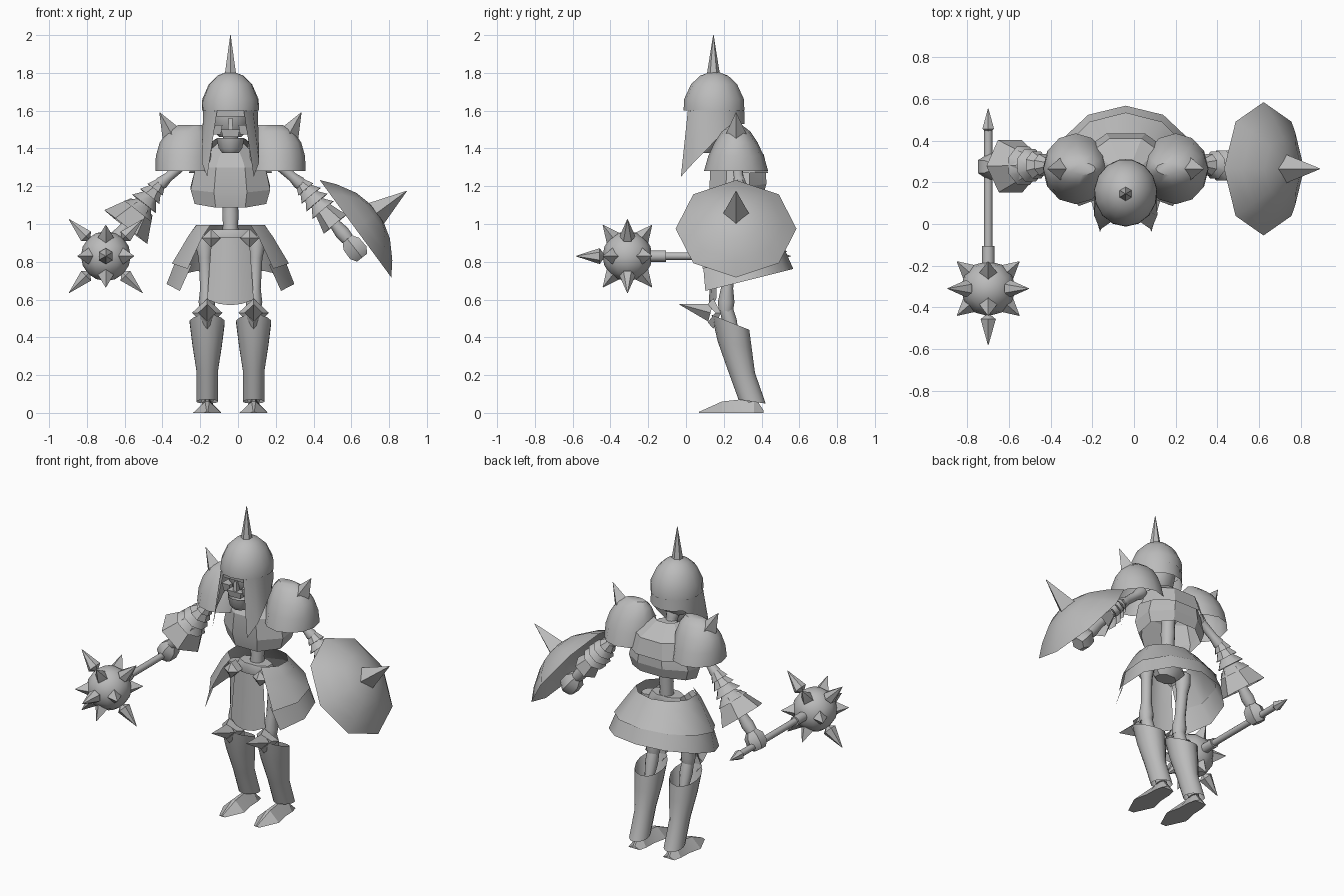
import bpy, bmesh, math
from mathutils import Vector

if "Cube" in bpy.data.objects:
    bpy.data.objects.remove(bpy.data.objects["Cube"])

CX = -0.04  # body centre line
grey = bpy.data.materials.new("steel_grey")
grey.diffuse_color = (0.5, 0.5, 0.5, 1)
grey.use_nodes = True
grey.node_tree.nodes["Principled BSDF"].inputs["Base Color"].default_value = grey.diffuse_color


def finish(name, bm):
    bmesh.ops.recalc_face_normals(bm, faces=bm.faces)
    me = bpy.data.meshes.new(name)
    bm.to_mesh(me)
    bm.free()
    me.materials.append(grey)
    ob = bpy.data.objects.new(name, me)
    bpy.context.collection.objects.link(ob)
    return ob


def loft(name, rings, closed=True, caps=(False, False)):
    """Skin a list of point rings."""
    bm = bmesh.new()
    rows = [[bm.verts.new(p) for p in r] for r in rings]
    n = len(rows[0])
    for a, b in zip(rows, rows[1:]):
        for i in range(n if closed else n - 1):
            j = (i + 1) % n
            bm.faces.new((a[i], a[j], b[j], b[i]))
    for cap, row in zip(caps, (rows[0], rows[-1])):
        if cap:
            bm.faces.new(row)
    return finish(name, bm)


def oval(x, y, z, a, b, n=8, slope=0.0, turn=0.5):
    pts = []
    for i in range(n):
        t = 2 * math.pi * (i + turn) / n
        dy = b * math.sin(t)
        pts.append((x + a * math.cos(t), y + dy, z + slope * dy))
    return pts


def spun(name, start, end, profile, n=8, caps=(True, True), turn=0.0):
    """Turned part along start-end; profile is (fraction along, radius)."""
    start, end = Vector(start), Vector(end)
    d = end - start
    u = Vector((0, 1, 0)) if abs(d.normalized().y) < 0.9 else Vector((0, 0, 1))
    v = d.cross(u).normalized()
    u = v.cross(d).normalized()
    rings = []
    for f, r in profile:
        r = max(r, 0.0015)
        ts = [2 * math.pi * (i + turn) / n for i in range(n)]
        rings.append([start + d * f + u * (r * math.cos(t)) + v * (r * math.sin(t)) for t in ts])
    return loft(name, rings, True, caps)


def spike(name, base, tip, r, n=4):
    return spun(name, base, tip, [(0, r), (1, 0)], n)


def bone(name, a, b, r):
    return spun(name, a, b, [(0, r * 1.1), (0.15, r * 1.2), (0.3, r * 0.9),
                             (0.7, r * 0.85), (0.88, r * 1.15), (1, r)], 12)


def block(name, c, size, taper=1.0):
    x, y, z = c
    w, d, h = (s / 2 for s in size)
    sq = [(-1, -1), (1, -1), (1, 1), (-1, 1)]
    return loft(name, [[(x + i * w * k, y + j * d * k, z + e * h) for i, j in sq]
                       for e, k in ((-1, taper), (1, 1))], True, (True, True))


# Helmet dome, top spike and long cheek guards
loft("helmet_dome", [oval(CX, 0.15, z, r, r * 1.07, 15, 0, 0.25) for z, r in
                     ((1.6, 0.152), (1.66, 0.15), (1.74, 0.115), (1.785, 0.07), (1.805, 0.02))],
     True, (False, True))
spike("helmet_spike", (CX, 0.145, 1.79), (CX, 0.145, 2.0), 0.035, 6)
top, low = [], []
for i in range(13):
    phi = 28 + 304 * i / 12
    side = min(phi, 360 - phi)
    t = math.radians(phi)
    dx, dy = 0.15 * math.sin(t), -0.161 * math.cos(t)
    f = max(0, (90 - side) / 62) ** 2
    top.append((CX + dx * 0.98, 0.15 + dy * 0.98, 1.61))
    z = 1.25 + (side - 28) * 0.003 if side < 115 else 1.53
    low.append((CX + dx * (1 + 0.75 * f), 0.15 + dy - 0.035 * f, z))
loft("helmet_cheek_guard", [top, low], False)

# Skull, jaw and neck
loft("skull", [oval(CX, 0.15, z, a, b, 12) for z, a, b in
               ((1.46, 0.06, 0.06), (1.5, 0.1, 0.095), (1.58, 0.11, 0.12), (1.66, 0.09, 0.11),
                (1.7, 0.04, 0.05))], True, (True, True))
block("brow", (CX, 0.055, 1.585), (0.17, 0.07, 0.03), 0.9)
block("upper_jaw", (CX, 0.055, 1.48), (0.1, 0.08, 0.04), 0.8)
block("nose_bridge", (CX, 0.05, 1.53), (0.02, 0.04, 0.06), 1.3)
loft("lower_jaw", [oval(CX, 0.085, z, a, b, 10) for z, a, b in
                   ((1.375, 0.045, 0.05), (1.4, 0.065, 0.07), (1.455, 0.078, 0.08))],
     True, (True, False))
for s in (-1, 1):
    block("cheekbone", (CX + s * 0.07, 0.065, 1.5), (0.055, 0.07, 0.05), 0.7)
bone("neck", (CX, 0.24, 1.3), (CX, 0.18, 1.5), 0.04)

# Breastplate closing in at the neck, back plate over it, and spine
loft("breastplate", [oval(CX, y, z, a, b, 8, sl) for z, y, a, b, sl in
                     ((1.12, 0.275, 0.205, 0.145, 0.25), (1.19, 0.275, 0.228, 0.163, 0.15),
                      (1.3, 0.275, 0.2, 0.16, 0), (1.36, 0.28, 0.16, 0.13, 0.1),
                      (1.43, 0.26, 0.07, 0.07, 0))], True, (False, True))
arc = [math.radians(a) for a in (0, 30, 65, 115, 150, 180)]
loft("back_plate", [[(CX + a * math.cos(t), cy + b * math.sin(t), z) for t in arc]
                    for z, cy, a, b in ((1.27, 0.28, 0.22, 0.17), (1.37, 0.28, 0.18, 0.145),
                                        (1.45, 0.24, 0.08, 0.07))], False)
spun("spine", (CX, 0.25, 0.9), (CX, 0.27, 1.4),
     [(i / 10, 0.043 if i % 2 else 0.04) for i in range(11)], 12)

# Pelvis and two-tier open skirt
loft("pelvis", [oval(CX, 0.24, z, a, b, 8) for z, a, b in
                ((0.86, 0.07, 0.05), (0.92, 0.13, 0.075), (0.97, 0.11, 0.06))], True, (True, True))


def skirt_row(a, b, cy, z, slope, start):
    arc = [math.radians(-start + (180 + 2 * start) * i / 8) for i in range(9)]
    return [(CX + a * math.cos(t), cy + b * math.sin(t), z + slope * b * math.sin(t)) for t in arc]


loft("skirt_upper_tier", [skirt_row(0.19, 0.15, 0.26, 0.995, 0, 56),
                          skirt_row(0.23, 0.19, 0.26, 0.94, 0.05, 50),
                          skirt_row(0.315, 0.265, 0.27, 0.80, 0.2, 44)], False)
loft("skirt_lower_tier", [skirt_row(0.295, 0.25, 0.27, 0.82, 0.2, 46),
                          skirt_row(0.34, 0.288, 0.28, 0.69, 0.25, 38)], False)

# Curved front flap with its two bosses
xs = (-1, -0.5, 0, 0.5, 1)
loft("front_flap", [[(CX + x * 0.1, 0.14 + 0.03 * x * x, 0.93) for x in xs],
                    [(CX + x * 0.123, 0.12 + 0.04 * x * x, 0.57 + 0.03 * x * x) for x in xs]], False)
for s in (-1, 1):
    x = CX + s * 0.102
    spun("flap_boss", (x, 0.18, 0.925), (x, 0.1, 0.925), [(0, 0.05), (0.6, 0.05), (1, 0)], 4)

# Legs
for s in (-1, 1):
    x = CX + s * 0.123
    bone("thigh_bone", (CX + s * 0.14, 0.235, 0.94), (x, 0.21, 0.54), 0.038)
    bone("shin_bone", (x, 0.21, 0.56), (x, 0.35, 0.06), 0.032)
    loft("greave", [oval(x, y, z, a, b, 14, sl) for z, y, a, b, sl in
                    ((0.48, 0.235, 0.095, 0.1, -0.4), (0.36, 0.258, 0.08, 0.09, -0.2),
                     (0.22, 0.293, 0.058, 0.072, -0.1), (0.06, 0.35, 0.058, 0.072, -0.15))])
    # Knee plate and spike
    loft("knee_plate", [[(x + dx * k, y + abs(dx) * 0.5, 0.53 + dz * k) for dx, dz in
                         ((-0.08, 0), (0, -0.085), (0.08, 0), (0, 0.075))]
                        for k, y in ((1, 0.145), (0.6, 0.115))], True, (False, True))
    spike("knee_spike", (x, 0.13, 0.53), (x, -0.035, 0.575), 0.048)
    # Pointed foot
    loft("foot", [[(x - w, y, 0), (x + w, y, 0), (x + w * 0.15, y, h), (x - w * 0.15, y, h)]
                  for y, w, h in ((0.07, 0.02, 0.006), (0.19, 0.075, 0.06), (0.28, 0.055, 0.07),
                                  (0.36, 0.052, 0.09), (0.41, 0.04, 0.015))], True, (True, True))

# Pauldrons, ridged along x, and their spikes
for s in (-1, 1):
    x = CX + s * 0.24
    loft("pauldron", [oval(x - s * sh, 0.265, z, a, b, 12, 0, 0) for z, a, b, sh in
                      ((1.28, 0.158, 0.17, 0), (1.36, 0.155, 0.147, 0), (1.43, 0.14, 0.115, 0.005),
                       (1.49, 0.11, 0.075, 0.015), (1.525, 0.065, 0.03, 0.03))], True, (False, True))
    spike("pauldron_spike", (CX + s * 0.305, 0.265, 1.465), (CX + s * 0.375, 0.265, 1.59), 0.06)

# Arms with flared plate rings and fists
for s in (-1, 1):
    elbow = Vector((CX + s * 0.385, 0.285, 1.2))
    wrist = Vector((CX + s * 0.62, 0.275, 0.9)) if s < 0 else Vector((0.58, 0.275, 0.92))
    bone("upper_arm_bone", (CX + s * 0.2, 0.265, 1.36), elbow, 0.03)
    bone("forearm_bone", elbow, wrist, 0.034)
    rings = [(0.06, 0.055), (0.18, 0.07), (0.31, 0.085), (0.45, 0.1), (0.72, 0.145)]
    d = wrist - elbow
    for i, (f, r) in enumerate(rings):
        if s > 0:
            r = min(r, 0.078)
        back = 0.14 if i < 4 else 0.36
        spun("arm_plate_ring", elbow + d * (f - back), elbow + d * f,
             [(0, r * 0.5), (1, r)], 8 if i < 4 else 6, (False, False), 0.5)
    fist = Vector((-0.7, 0.275, 0.83)) if s < 0 else Vector((0.635, 0.275, 0.85))
    spun("fist", wrist + (wrist - fist) * 0.1, fist + (fist - wrist) * 0.4,
         [(0, 0.03), (0.3, 0.06), (0.75, 0.063), (1, 0.04)], 6)

# Mace: shaft, collar, pommel point, ball and spikes
M = Vector((-0.7, -0.31, 0.83))
spun("mace_shaft", (-0.7, -0.2, 0.83), (-0.7, 0.46, 0.83), [(0, 0.02), (1, 0.02)], 12)
spun("mace_collar", (-0.7, -0.21, 0.83), (-0.7, -0.105, 0.83), [(0, 0.03), (1, 0.03)], 12)
spun("mace_pommel", (-0.7, 0.44, 0.83), (-0.7, 0.555, 0.83), [(0, 0.012), (0.15, 0.032), (1, 0)], 6)
bm = bmesh.new()
bmesh.ops.create_uvsphere(bm, u_segments=12, v_segments=8, radius=0.132)
finish("mace_ball", bm).location = M
tips = [(0, -0.272, 0)]
for i in (-1, 1):
    for j in (-1, 1):
        tips += [(i * 0.195, 0, j * 0.195), (i * 0.15, j * 0.13, 0), (0, i * 0.13, j * 0.165)]
for t in tips:
    t = Vector(t)
    u = t.normalized()
    long = t.length > 0.23
    spun("mace_spike", M + u * (0.125 if long else 0.11), M + t,
         [(0, 0.012 if long else 0.045), (0.15, 0.042), (1, 0)], 6 if long else 4)

# Domed shield with centre spike
C = Vector((0.622, 0.265, 0.975))
N = Vector((0.806, 0, 0.593))
spun("shield", C, C + N * 0.145, [(0, 0.32), (0.4, 0.25), (0.8, 0.15), (0.95, 0.07), (1, 0)],
     8, (False, True))
spike("shield_spike", C + N * 0.125, C + N * 0.336, 0.072)

# Smooth curved faces, keep sharp edges; faceted armour stays flatter
faceted = ("breastplate", "back_plate", "foot")
for flat in (False, True):
    bpy.ops.object.select_all(action='DESELECT')
    for ob in bpy.data.objects:
        if ob.name.startswith(faceted) == flat:
            ob.select_set(True)
            bpy.context.view_layer.objects.active = ob
    bpy.ops.object.shade_smooth_by_angle(angle=math.radians(15 if flat else 38))
